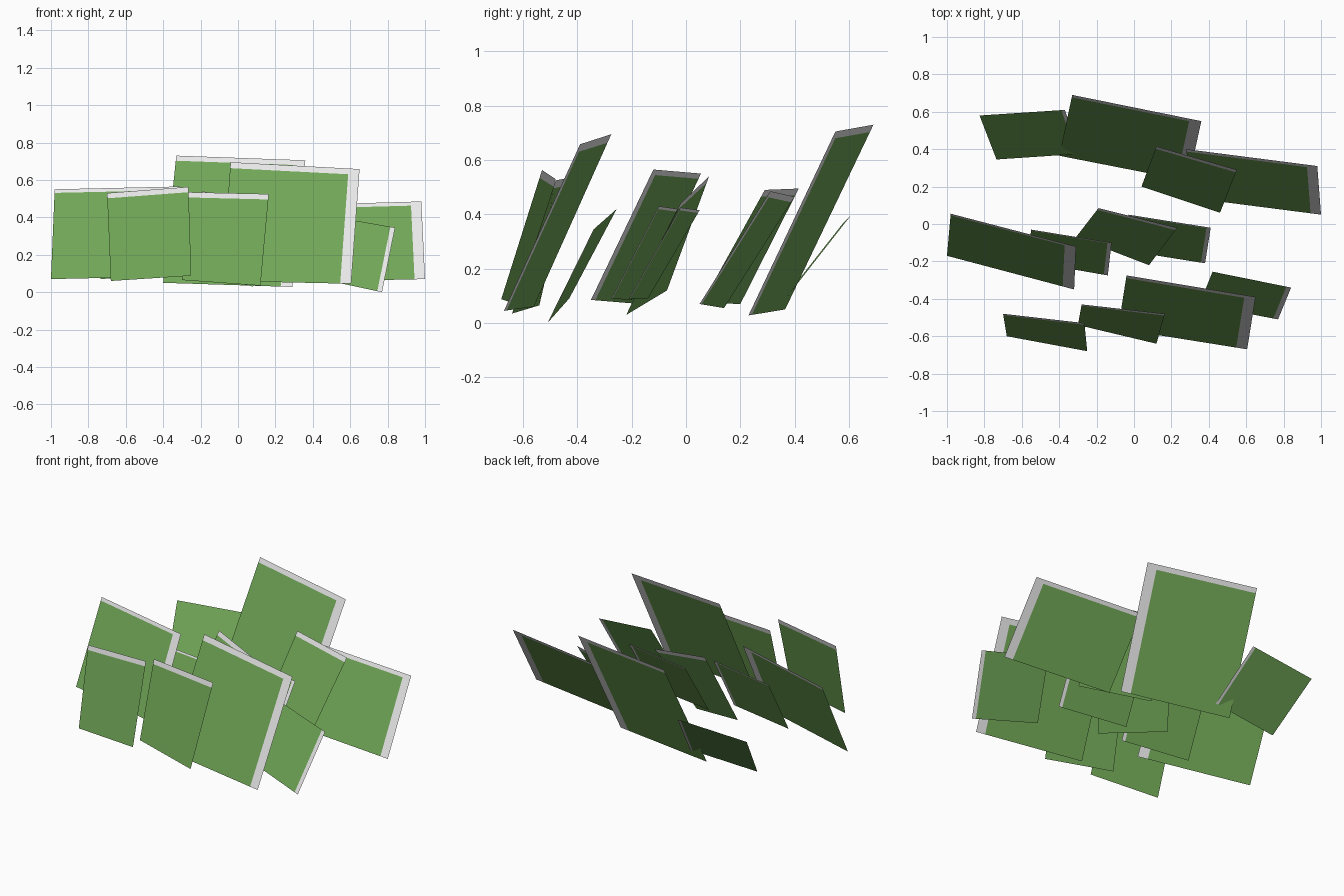
import bpy
from mathutils import Vector

if "Cube" in bpy.data.objects:
    bpy.data.objects.remove(bpy.data.objects["Cube"])


def material(name, color):
    m = bpy.data.materials.new(name)
    m.diffuse_color = (*color, 1)
    m.use_nodes = True
    m.node_tree.nodes["Principled BSDF"].inputs["Base Color"].default_value = m.diffuse_color
    return m


GREEN = material("leaf green", (0.16, 0.375, 0.092))
PALE = material("pale grey border", (0.80, 0.80, 0.80))


def panel(name, tl, tr, br, bl, right, top):
    """Leaning sheet from its corners, with pale bands on the right and top (fractions)."""
    tl, tr, br, bl = map(Vector, (tl, tr, br, bl))
    us = [0, 1 - right, 1] if right else [0, 1]
    vs = [0, 1 - top, 1] if top else [0, 1]
    n = len(us)
    verts = [bl.lerp(br, u).lerp(tl.lerp(tr, u), v) for v in vs for u in us]
    faces, slots = [], []
    for j in range(len(vs) - 1):
        for i in range(n - 1):
            a = j * n + i
            faces.append((a, a + 1, a + n + 1, a + n))
            slots.append(1 if i or j else 0)
    me = bpy.data.meshes.new(name)
    me.from_pydata(verts, [], faces)
    me.materials.append(GREEN)
    me.materials.append(PALE)
    for f, s in zip(me.polygons, slots):
        f.material_index = s
    bpy.context.collection.objects.link(bpy.data.objects.new(name, me))


# Back row
panel("back_left_panel", (-.826, .58, .37), (-.37, .61, .40),
      (-.29, .375, .10), (-.735, .345, .07), .04, 0)
panel("back_tall_panel", (-.33, .69, .73), (.36, .55, .705),
      (.29, .23, .028), (-.40, .365, .05), .09, .04)
panel("back_right_panel", (.28, .40, .465), (.98, .31, .485),
      (1.0, .05, .07), (.30, .14, .055), .08, .05)
panel("back_inner_panel", (.12, .415, .495), (.55, .29, .49),
      (.46, .06, .075), (.04, .20, .07), 0, .06)

# Middle row
panel("middle_left_panel", (-.98, .055, .55), (-.31, -.12, .565),
      (-.32, -.35, .085), (-1.0, -.17, .07), .09, .04)
panel("middle_short_panel", (-.55, -.03, .42), (-.12, -.10, .43),
      (-.14, -.275, .09), (-.57, -.20, .085), .05, .03)
panel("middle_slanted_panel", (-.19, .085, .54), (.23, -.02, .44),
      (.08, -.22, .03), (-.31, -.07, .12), 0, .06)
panel("middle_right_panel", (-.03, .05, .415), (.41, -.02, .425),
      (.38, -.21, .09), (-.06, -.14, .09), .05, .03)

# Front row
panel("front_tall_panel", (-.04, -.275, .695), (.65, -.39, .658),
      (.605, -.67, .045), (-.085, -.56, .06), .085, .05)
panel("front_right_panel", (.42, -.255, .42), (.84, -.34, .345),
      (.77, -.51, 0), (.35, -.43, .09), .06, 0)
panel("front_center_panel", (-.28, -.43, .535), (.165, -.48, .525),
      (.12, -.64, .035), (-.30, -.54, .065), 0, .06)
panel("front_left_panel", (-.70, -.48, .53), (-.265, -.53, .563),
      (-.25, -.68, .088), (-.68, -.60, .06), 0, .06)
